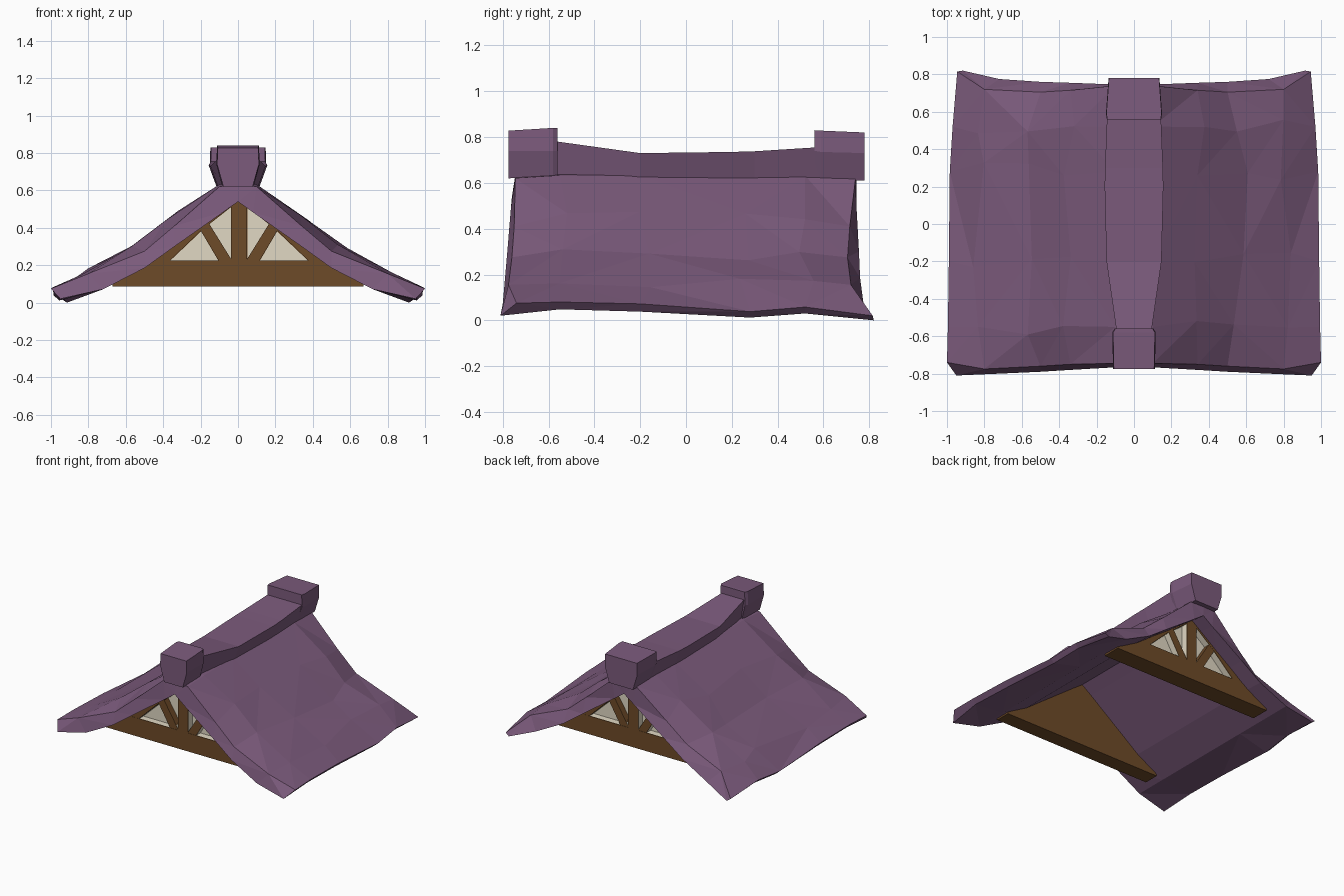
import bpy, bmesh, random

random.seed(4)
cube = bpy.data.objects.get("Cube")
if cube:
    bpy.data.objects.remove(cube, do_unlink=True)


def material(name, rgb):
    m = bpy.data.materials.new(name)
    m.use_nodes = True
    m.diffuse_color = (*rgb, 1)
    for node in m.node_tree.nodes:
        if node.type == 'BSDF_PRINCIPLED':
            node.inputs["Base Color"].default_value = (*rgb, 1)
    return m


purple = material("purple roof", (0.2, 0.104, 0.202))
brown = material("brown timber", (0.155, 0.069, 0.021))
cream = material("cream plaster", (0.75, 0.69, 0.55))


def loft(name, loops, mat, style="solid"):
    """Bridge closed loops. A shell gets strip ends; a niche is open at its first loop."""
    bm = bmesh.new()
    rings = [[bm.verts.new(p) for p in loop] for loop in loops]
    n = len(rings[0])
    for a, b in zip(rings, rings[1:]):
        for i in range(n):
            j = (i + 1) % n
            bm.faces.new((a[i], a[j], b[j], b[i]))
    for ring in (rings[-1:] if style == "niche" else (rings[0], rings[-1])):
        if style == "shell":
            for i in range(n // 2 - 1):
                bm.faces.new((ring[i], ring[i + 1], ring[n - 2 - i], ring[n - 1 - i]))
        else:
            bm.faces.new(ring)
    bmesh.ops.recalc_face_normals(bm, faces=bm.faces)
    if style == "niche":
        bmesh.ops.reverse_faces(bm, faces=bm.faces)
    if style == "shell":
        bmesh.ops.triangulate(bm, faces=bm.faces)
    mesh = bpy.data.meshes.new(name)
    bm.to_mesh(mesh)
    bm.free()
    mesh.materials.append(mat)
    obj = bpy.data.objects.new(name, mesh)
    bpy.context.collection.objects.link(obj)


# Sagging, uneven roof shell: columns run from ridge to eave
rim_x = [0, 0.1, 0.34, 0.5, 0.8]
rim_z = [0.635, 0.62, 0.41, 0.275, 0.155]
mid_x = [0, 0.1, 0.35, 0.57, 0.82]
mid_z = [0.65, 0.632, 0.467, 0.292, 0.166]
under_x = [0, 0.08, 0.34, 0.5, 0.72]
under_z = [0.54, 0.483, 0.3, 0.185, 0.072]
under_lift = [0.025, 0.025, 0.015, 0.01, 0]
front_top = [-0.745, -0.745, -0.75, -0.76, -0.775, -0.74]
front_under = [-0.76, -0.765, -0.78, -0.79, -0.8, -0.81]
back_top = [0.745, 0.74, 0.715, 0.705, 0.72, 0.815]
back_under = [0.745, 0.745, 0.755, 0.76, 0.775, 0.82]
mid_y = [-0.55, -0.2, 0.28, 0.52]
eave_x = [1.0, 0.995, 0.99, 0.985, 0.97, 0.945]
eave_top = [0.075, 0.08, 0.072, 0.038, 0.058, 0.02]
eave_under = [0.02, 0.048, 0.038, 0.012, 0.03, 0.0]


def roof_row(r):
    end = r in (0, 5)
    ty = front_top if r == 0 else back_top if r == 5 else [mid_y[r - 1]] * 6
    uy = front_under if r == 0 else back_under if r == 5 else ty
    xs, zs = (rim_x, rim_z) if end else (mid_x, mid_z)

    def top(c, side):
        if c == 5:
            return (side * eave_x[r], ty[c], eave_top[r])
        wob = 0 if end or c < 2 else 1
        # Slide points mostly along the slope so the pitch is kept
        slide = wob * random.uniform(-.04, .04)
        return (side * (xs[c] + slide), ty[c] + wob * random.uniform(-.05, .05),
                zs[c] - 0.62 * slide + wob * random.uniform(-.01, .01))

    def under(c, side):
        if c == 5:
            return (side * (eave_x[r] - (0.05 if r == 0 else 0.03)), uy[c], eave_under[r])
        return (side * under_x[c], uy[c], under_z[c] + (0 if end else under_lift[c]))

    cols = [(c, -1) for c in range(5, 0, -1)] + [(c, 1) for c in range(6)]
    return [top(*k) for k in cols] + [under(*k) for k in reversed(cols)]


loft("roof_shell", [roof_row(r) for r in range(6)], purple, "shell")


# Ridge beam and its end blocks: wide top, tapered foot
def section(y, *right):
    return [(x, y, z) for x, z in right] + [(-x, y, z) for x, z in reversed(right)]


ridge = [(-0.6, 0.09, 0.785), (-0.56, 0.095, 0.78), (-0.2, 0.147, 0.73),
         (0.2, 0.157, 0.735), (0.3, 0.155, 0.738), (0.6, 0.143, 0.757)]
loft("ridge_beam", [section(y, (w, z), (w * 0.72, 0.615)) for y, w, z in ridge], purple)
loft("front_ridge_block", [
    section(-0.775, (0.108, 0.828), (0.112, 0.74), (0.078, 0.62)),
    section(-0.58, (0.112, 0.84), (0.116, 0.74), (0.085, 0.625)),
    section(-0.56, (0.1, 0.84), (0.104, 0.74), (0.078, 0.63))], purple)
loft("back_ridge_block", [
    section(0.56, (0.143, 0.83), (0.145, 0.74), (0.1, 0.62)),
    section(0.59, (0.148, 0.828), (0.15, 0.735), (0.105, 0.615)),
    section(0.78, (0.134, 0.82), (0.136, 0.73), (0.1, 0.61))], purple)

# Timber gables: backing wall, raised framing, and plaster-lined recesses
half_wall = [(0.5, 0.205), (0.67, 0.1), (0.67, 0.086)]
wall = [(0, 0.565)] + half_wall + [(-x, z) for x, z in reversed(half_wall)]
sill = [(0.67, 0.086), (0.67, 0.1), (0.46, 0.225),
        (-0.46, 0.225), (-0.67, 0.1), (-0.67, 0.086)]
post = [(0.049, 0.2), (0.049, 0.53), (0.006, 0.56), (-0.037, 0.53), (-0.037, 0.2)]
brace = [(0.036, 0.222), (0.108, 0.222), (0.205, 0.385), (0.165, 0.43)]
rafter = [(0, 0.565), (0.5, 0.205), (0.38, 0.215), (0.2, 0.388), (0, 0.546)]
low_window = [(0.112, 0.226), (0.367, 0.226), (0.203, 0.381)]
high_window = [(0.044, 0.236), (0.162, 0.417), (0.044, 0.51)]

for end, s, inner, outer in (("front", -1, 0.555, 0.67), ("back", 1, 0.485, 0.625)):
    def layer(part, outline, start, stop, mat, style="solid"):
        loft(f"{end}_{part}", [[(x, s * y, z) for x, z in outline] for y in (start, stop)],
             mat, style)

    layer("gable_wall", wall, inner, outer - 0.055, brown)
    layer("sill_beam", sill, inner + 0.01, outer, brown)
    layer("king_post", post, outer - 0.07, outer, brown)
    for side, m in (("left", 1), ("right", -1)):
        def mirrored(shape):
            return [(m * x + 0.006, z) for x, z in shape]

        for part, shape, inset in (("brace", brace, 0.002), ("rafter", rafter, 0.001)):
            layer(f"{side}_{part}", mirrored(shape), outer - 0.07, outer - inset, brown)
        for part, shape in (("low_window", low_window), ("high_window", high_window)):
            layer(f"{side}_{part}", mirrored(shape), outer - 0.003, outer - 0.05,
                  cream, "niche")
